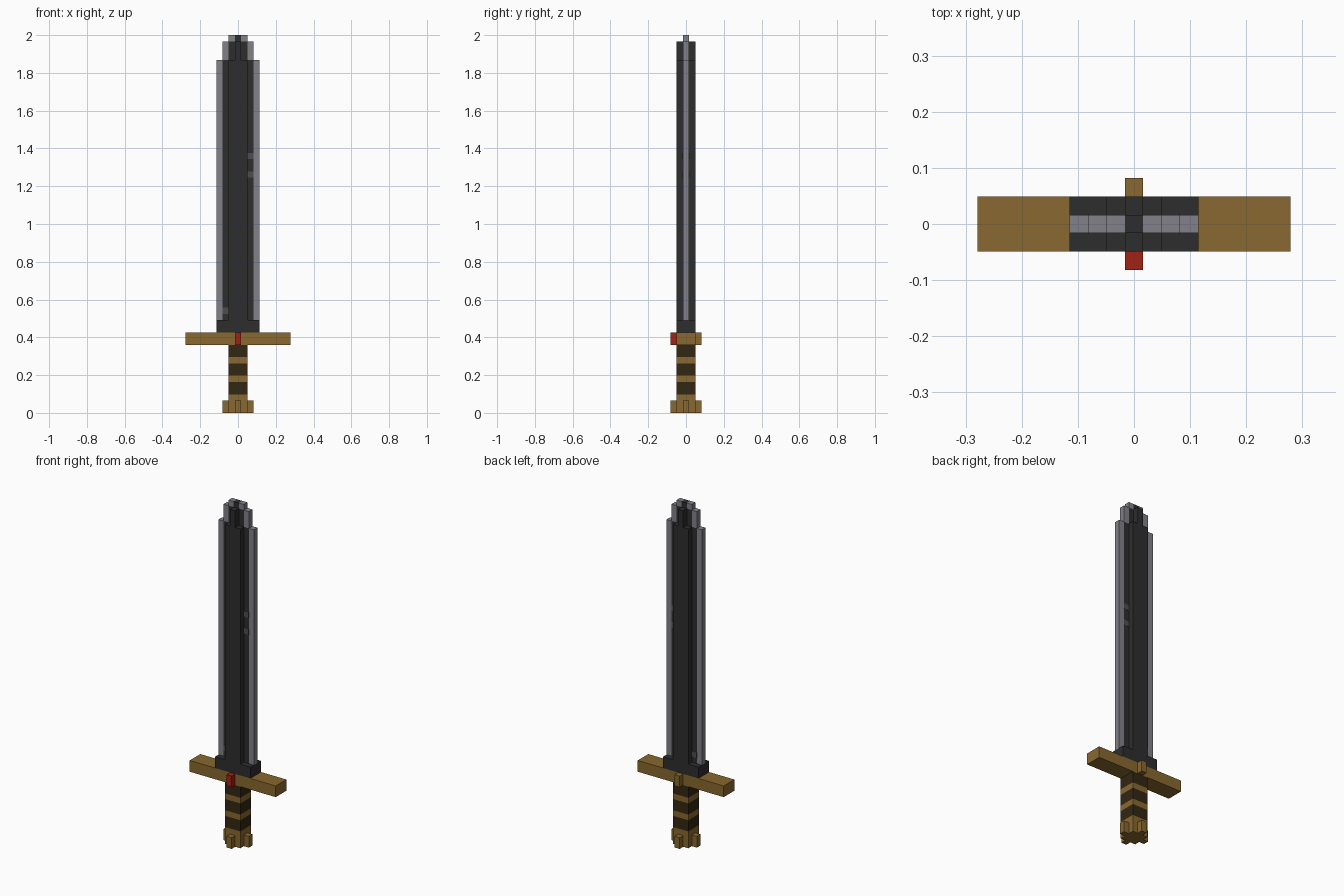
import bpy
import bmesh
from mathutils import Matrix, Vector

if "Cube" in bpy.data.objects:
    bpy.data.objects.remove(bpy.data.objects["Cube"], do_unlink=True)

V = 2 / 61  # edge of one block; the sword is 61 blocks tall


def material(name, r, g, b):
    m = bpy.data.materials.new(name)
    m.use_nodes = True
    m.diffuse_color = (r, g, b, 1)
    m.node_tree.nodes["Principled BSDF"].inputs["Base Color"].default_value = (r, g, b, 1)
    return m


gold = material("gold", 0.25, 0.14, 0.029)
wrap = material("dark leather", 0.032, 0.020, 0.006)
iron = material("dark iron", 0.027, 0.027, 0.028)
steel = material("edge steel", 0.22, 0.22, 0.25)
worn = material("worn grey", 0.075, 0.075, 0.08)
red = material("red gem", 0.37, 0.016, 0.007)


def blocks(name, mat, *boxes):
    """One object from boxes (centre x, centre y, width, depth, bottom, top) in blocks."""
    bm = bmesh.new()
    for x, y, w, d, z0, z1 in boxes:
        place = Matrix.Translation(Vector((x, y, (z0 + z1) / 2)) * V)
        size = Matrix.Diagonal((w * V, d * V, (z1 - z0) * V, 1))
        bmesh.ops.create_cube(bm, size=1, matrix=place @ size)
    mesh = bpy.data.meshes.new(name)
    bm.to_mesh(mesh)
    bm.free()
    mesh.materials.append(mat)
    ob = bpy.data.objects.new(name, mesh)
    bpy.context.scene.collection.objects.link(ob)
    return ob


# Pommel: square core with a knob on each side
knobs = [(dx * 2, dy * 2, 1, 1, 0, 2) for dx, dy in ((1, 0), (-1, 0), (0, 1), (0, -1))]
blocks("pommel", gold, (0, 0, 3, 3, 0, 2), *knobs)

# Grip: gold rings alternating with leather wraps
blocks("grip_rings", gold, *[(0, 0, 3, 3, z, z + 1) for z in (2, 5, 8)])
blocks("grip_wraps", wrap, *[(0, 0, 3, 3, z, z + 2) for z in (3, 6, 9)])

# Crossguard with a gem in front and a gold stud behind
blocks("crossguard", gold, (0, 0, 17, 3, 11, 13))
blocks("guard_gem", red, (0, -2, 1, 1, 11, 13))
blocks("guard_stud", gold, (0, 2, 1, 1, 11, 13))

# Blade: collar, thick spine stepping to the tip, thin inner web
blocks("blade_collar", iron, (0, 0, 7, 3, 13, 15))
blocks("blade_spine", iron,
       (0, 0, 3, 3, 15, 57), (0, 0, 1, 3, 57, 60), (0, 0, 1, 1, 60, 61))
for side, s in (("left", 1), ("right", -1)):
    blocks(side + "_web", iron, (s * 2, 0, 1, 1, 15, 57), (s, 0, 1, 1, 57, 60))
    # Cutting edge stepping in toward the tip
    blocks(side + "_edge", steel,
           (s * 3, 0, 1, 1, 15, 57), (s * 2, 0, 1, 1, 57, 60), (s, 0, 1, 1, 60, 61))

# Worn spots, slightly proud of the web on both faces
blocks("worn_spots", worn,
       *[(x, 0, 1, 1.08, z, z + 1) for x, z in ((2, 41), (2, 38), (-2, 16))])
